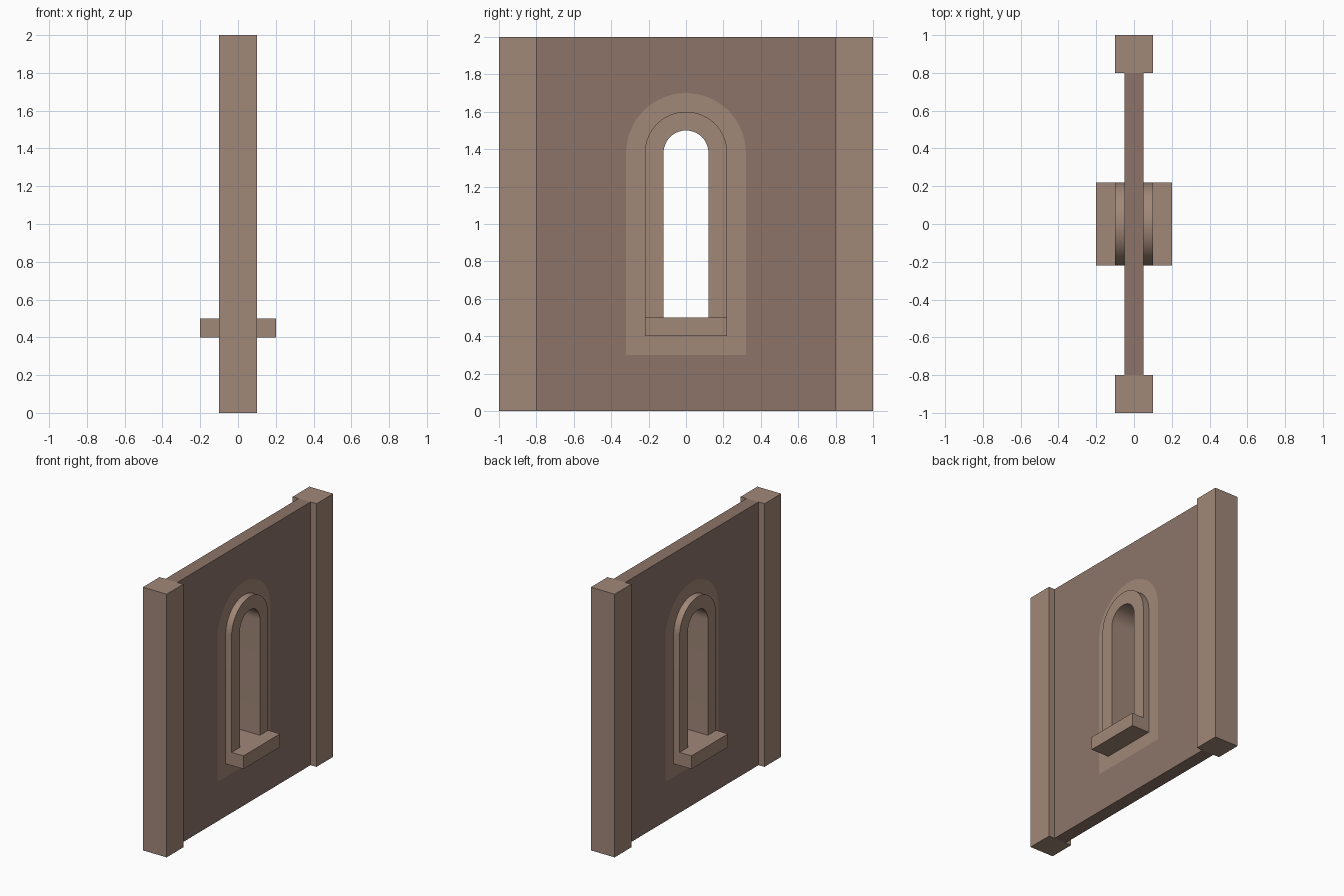
import bpy, bmesh
from math import pi, sin, cos, radians

if "Cube" in bpy.data.objects:
    bpy.data.objects.remove(bpy.data.objects["Cube"])


def material(name, rgb):
    m = bpy.data.materials.new(name)
    m.diffuse_color = (*rgb, 1)
    m.use_nodes = True
    m.node_tree.nodes["Principled BSDF"].inputs["Base Color"].default_value = m.diffuse_color
    return m


PLASTER = material("plaster", (0.265, 0.175, 0.14))
STONE = material("stone", (0.355, 0.245, 0.19))
SPRING = 1.38  # height where every arch starts to curve


def rect(half_y, z0, z1):
    return [(-half_y, z0), (half_y, z0), (half_y, z1), (-half_y, z1)]


def arch(r, z0, n=32):
    arc = [(r * cos(pi * i / n), SPRING + r * sin(pi * i / n)) for i in range(n + 1)]
    return [(r, z0)] + arc + [(-r, z0)]


def slab(name, loops, half_x, mats):
    """Solid in x from nested y-z outlines; each ring between outlines gets a material."""
    bm = bmesh.new()
    sides = []
    for x in (-half_x, half_x):
        rings = []
        for loop in loops:
            vs = [bm.verts.new((x, y, z)) for y, z in loop]
            es = [bm.edges.new((v, vs[(i + 1) % len(vs)])) for i, v in enumerate(vs)]
            rings.append((vs, es))
        for i, _ in enumerate(mats):
            edges = [e for _, es in rings[i:i + 2] for e in es]
            out = bmesh.ops.triangle_fill(bm, use_beauty=True, edges=edges, normal=(1, 0, 0))
            for f in out["geom"]:
                if isinstance(f, bmesh.types.BMFace):
                    f.material_index = i
        sides.append(rings)
    # edge walls on the outermost and innermost outlines
    for k in {0, len(loops) - 1}:
        a, b = sides[0][k][0], sides[1][k][0]
        for i in range(len(a)):
            j = (i + 1) % len(a)
            f = bm.faces.new((a[i], a[j], b[j], b[i]))
            f.material_index = 0 if k == 0 else len(mats) - 1
    bmesh.ops.recalc_face_normals(bm, faces=bm.faces[:])
    me = bpy.data.meshes.new(name)
    bm.to_mesh(me)
    bm.free()
    for m in mats:
        me.materials.append(m)
    me.shade_smooth()
    me.set_sharp_from_angle(angle=radians(30))
    ob = bpy.data.objects.new(name, me)
    bpy.context.collection.objects.link(ob)
    return ob


def box(name, size, centre):
    bpy.ops.mesh.primitive_cube_add(size=1, location=centre)
    ob = bpy.context.object
    ob.name = name
    ob.scale = size
    bpy.ops.object.transform_apply(location=False, rotation=False, scale=True)
    ob.data.materials.append(STONE)


# Wall panel with a flush, lighter band around the window opening
slab("wall_panel", [rect(0.8, 0, 2), arch(0.32, 0.3), arch(0.22, 0.4)], 0.05, [PLASTER, STONE])

# Raised arched window surround standing on the sill
slab("window_frame", [arch(0.22, 0.5) + arch(0.12, 0.5)[::-1]], 0.1, [STONE])

# Sill projecting from both faces
box("window_sill", (0.4, 0.44, 0.1), (0, 0, 0.45))

# End pillars
for label, s in (("near", -1), ("far", 1)):
    box(label + "_pillar", (0.2, 0.2, 2), (0, s * 0.9, 1))
